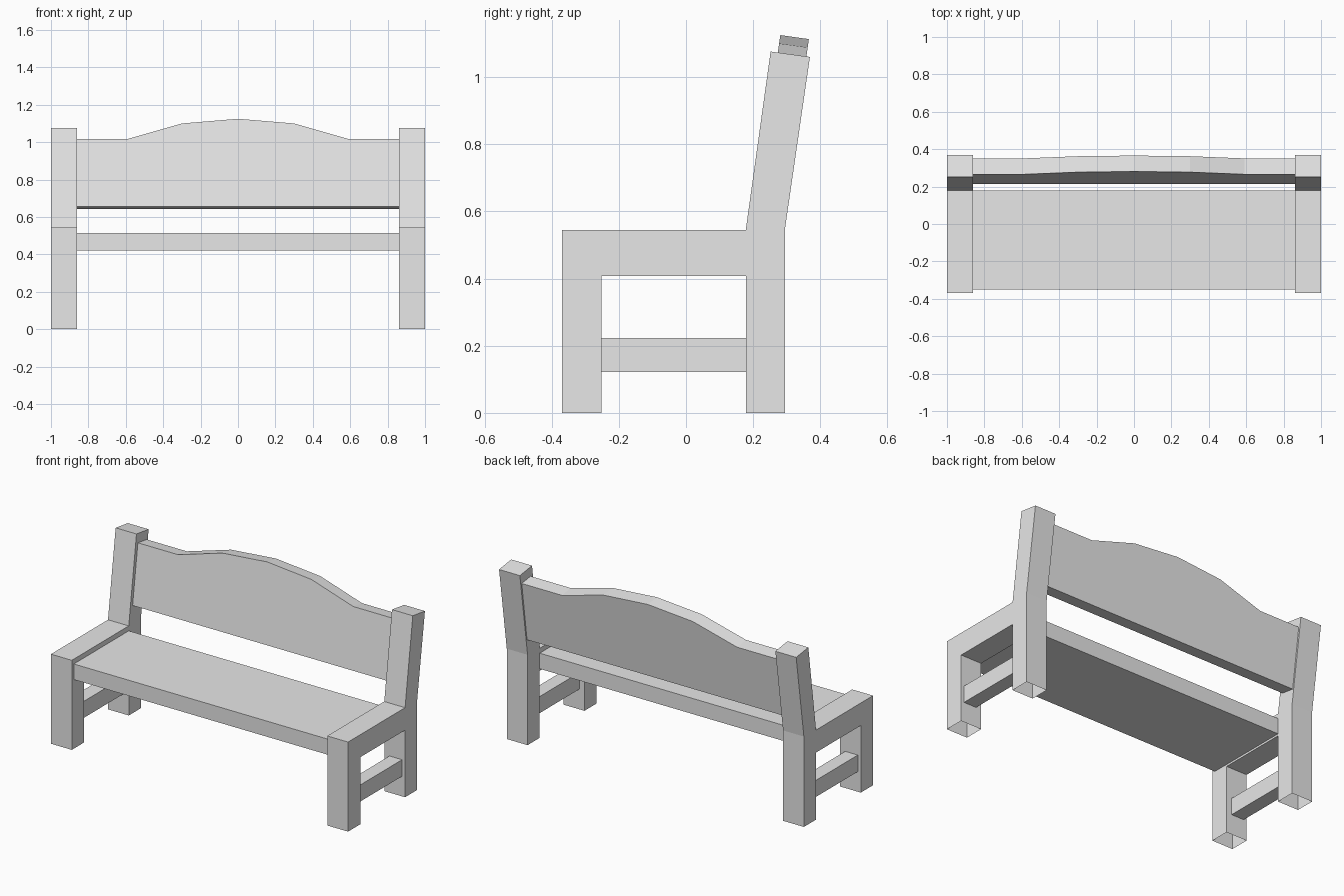
import bpy, bmesh
from mathutils import Vector

cube = bpy.data.objects.get("Cube")
if cube:
    bpy.data.objects.remove(cube, do_unlink=True)

grey = bpy.data.materials.new("plain grey")
grey.use_nodes = True
grey.diffuse_color = (0.8, 0.8, 0.8, 1)
grey.node_tree.nodes["Principled BSDF"].inputs["Base Color"].default_value = (0.8, 0.8, 0.8, 1)


def prism(name, outline, offset, open_base=False):
    """Sweep a flat outline along an offset; open_base leaves out faces on the ground."""
    bm = bmesh.new()
    near = [bm.verts.new(p) for p in outline]
    far = [bm.verts.new(Vector(p) + Vector(offset)) for p in outline]
    bm.faces.new(near)
    bm.faces.new(far[::-1])
    for i in range(len(near)):
        j = (i + 1) % len(near)
        if open_base and near[i].co.z == 0 and near[j].co.z == 0:
            continue
        bm.faces.new((near[j], near[i], far[i], far[j]))
    bmesh.ops.recalc_face_normals(bm, faces=bm.faces)
    mesh = bpy.data.meshes.new(name)
    bm.to_mesh(mesh)
    bm.free()
    mesh.materials.append(grey)
    obj = bpy.data.objects.new(name, mesh)
    bpy.context.collection.objects.link(obj)
    return obj


def box(name, x, y, z):
    outline = [(x[0], y[0], z[0]), (x[0], y[1], z[0]), (x[0], y[1], z[1]), (x[0], y[0], z[1])]
    return prism(name, outline, (x[1] - x[0], 0, 0))


INNER = 0.86   # inside face of the end frames
FRONT, BACK = -0.252, 0.178   # opening between the legs

# End frames: front leg, armrest and leaning back post in one outline (y, z)
frame = [(-0.37, 0), (-0.37, 0.545), (BACK, 0.545), (0.252, 1.076), (0.369, 1.06),
         (0.295, 0.55), (0.295, 0), (BACK, 0), (BACK, 0.408), (FRONT, 0.408), (FRONT, 0)]
for side, s in (("left", 1), ("right", -1)):
    prism(side + "_end_frame", [(s * INNER, y, z) for y, z in frame],
          (s * (1 - INNER), 0, 0), open_base=True)
    # Low rail between the legs
    box(side + "_stretcher", (s * 0.895, s * 0.98), (FRONT, BACK), (0.122, 0.223))

# Seat slab
box("seat", (-INNER, INNER), (-0.35, BACK), (0.42, 0.515))

# Backrest: arched board leaning with the posts
half_top = [(INNER, 1.017), (0.59, 1.017), (0.3, 1.1)]
top = half_top + [(0, 1.125)] + [(-x, z) for x, z in reversed(half_top)]
board = [(-INNER, 0.655), (INNER, 0.655)] + top
LEAN = 0.14
prism("backrest", [(x, 0.215 + LEAN * (z - 0.655), z) for x, z in board],
      (0, 0.085, -0.085 * LEAN))
